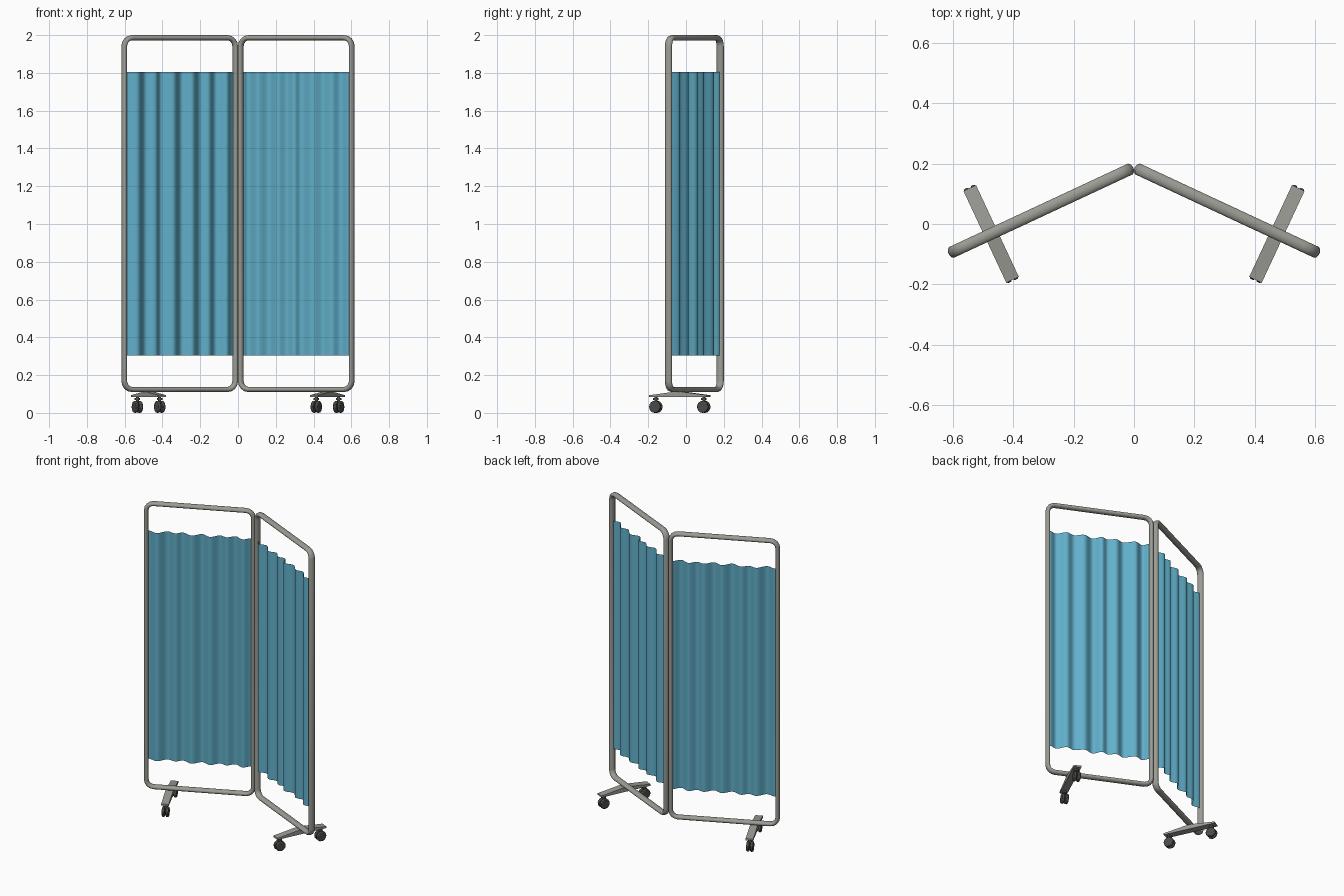
import bpy, bmesh, math
from mathutils import Matrix, Vector

cube = bpy.data.objects.get("Cube")
if cube:
    bpy.data.objects.remove(cube)


def material(name, rgb):
    m = bpy.data.materials.new(name)
    m.use_nodes = True
    m.diffuse_color = (*rgb, 1)
    m.node_tree.nodes["Principled BSDF"].inputs["Base Color"].default_value = (*rgb, 1)
    return m


METAL = material("grey metal", (0.33, 0.33, 0.30))
CLOTH = material("teal cloth", (0.12, 0.43, 0.59))
RUBBER = material("dark rubber", (0.07, 0.07, 0.068))

ANGLE = math.radians(25)
WIDTH = 0.648               # between the upright centre lines
BOTTOM, TOP = 0.124, 1.986
FOOT_U, CASTER_V = 0.506, 0.14


def finish(bm, name, mat, side, smooth=35):
    """Turn a bmesh in panel space into an object on the given side."""
    bmesh.ops.recalc_face_normals(bm, faces=bm.faces)
    mesh = bpy.data.meshes.new(name)
    bm.to_mesh(mesh)
    bm.free()
    mesh.materials.append(mat)
    ob = bpy.data.objects.new(name, mesh)
    bpy.context.collection.objects.link(ob)
    ob.location = (side * 0.015, 0.181, 0)
    ob.rotation_euler.z = -side * ANGLE
    if smooth:
        bpy.ops.object.select_all(action="DESELECT")
        ob.select_set(True)
        bpy.context.view_layer.objects.active = ob
        bpy.ops.object.shade_smooth_by_angle(angle=math.radians(smooth))
    return ob


# Rounded rectangular loop of tube, oval in section
def frame(name, side):
    radius, steps, sides = 0.045, 4, 14
    corners = [(WIDTH - radius, TOP - radius), (radius, TOP - radius),
               (radius, BOTTOM + radius), (WIDTH - radius, BOTTOM + radius)]
    bm = bmesh.new()
    rings = []
    for i, (u, z) in enumerate(corners):
        for k in range(steps + 1):
            a = (i + k / steps) * math.pi / 2
            out = Vector((math.cos(a), 0, math.sin(a)))
            centre = Vector((u, 0, z)) + out * radius
            ring = []
            for j in range(sides):
                t = j * math.tau / sides
                p = centre + out * 0.014 * math.cos(t) + Vector((0, 0.02 * math.sin(t), 0))
                ring.append(bm.verts.new((side * p.x, p.y, p.z)))
            rings.append(ring)
    for i, ring in enumerate(rings):
        nxt = rings[(i + 1) % len(rings)]
        for j in range(sides):
            k = (j + 1) % sides
            bm.faces.new((ring[j], ring[k], nxt[k], nxt[j]))
    finish(bm, name, METAL, side, 50)


# Hanging cloth whose depth eases between alternating folds
def curtain(name, side, folds):
    bm = bmesh.new()
    columns = []
    for (u0, d0), (u1, d1) in zip(folds, folds[1:]):
        for k in range(8):
            t = k / 8
            ease = (1 - math.cos(math.pi * t)) / 2
            columns.append((u0 + (u1 - u0) * t, d0 + (d1 - d0) * ease))
    columns.append(folds[-1])
    pairs = [[bm.verts.new((side * u, d, z)) for z in (0.305, 1.805)] for u, d in columns]
    for a, b in zip(pairs, pairs[1:]):
        bm.faces.new((a[0], b[0], b[1], a[1]))
    finish(bm, name, CLOTH, side, 60)


# Cross foot with a shallow peaked top
def foot(name, side):
    profile = [(-0.168, 0.083), (0.168, 0.083), (0.168, 0.094),
               (0.14, 0.097), (0.02, 0.112), (-0.02, 0.112), (-0.14, 0.097), (-0.168, 0.094)]
    bm = bmesh.new()
    face = bm.faces.new([bm.verts.new((side * FOOT_U - 0.023, v, z)) for v, z in profile])
    made = bmesh.ops.extrude_face_region(bm, geom=[face])
    verts = [g for g in made["geom"] if isinstance(g, bmesh.types.BMVert)]
    bmesh.ops.translate(bm, vec=(0.046, 0, 0), verts=verts)
    finish(bm, name, METAL, side, 0)


def cylinder(bm, centre, r, depth, along_x=False, segments=16):
    m = Matrix.Translation(centre)
    if along_x:
        m = m @ Matrix.Rotation(math.pi / 2, 4, "Y")
    bmesh.ops.create_cone(bm, cap_ends=True, segments=segments, radius1=r,
                          radius2=r, depth=depth, matrix=m)


# Twin wheel caster: two tyres, an axle and a swivel stem
def caster(name, side, v):
    u = side * FOOT_U
    bm = bmesh.new()
    for offset in (-0.012, 0.012):
        cylinder(bm, (u + offset, v, 0.032), 0.032, 0.017, True)
    tyres = finish(bm, name + "_wheels", RUBBER, side)
    bevel = tyres.modifiers.new("rounded tyre", "BEVEL")
    bevel.width = 0.005
    bevel.segments = 2
    bm = bmesh.new()
    cylinder(bm, (u, v, 0.032), 0.008, 0.028, True)
    cylinder(bm, (u, v, 0.058), 0.008, 0.052)
    cylinder(bm, (u, v, 0.073), 0.014, 0.012)
    finish(bm, name + "_stem", RUBBER, side)


FOLDS = {
    "left": [(0.012, 0.002), (0.05, -0.024), (0.10, 0.008), (0.17, -0.023), (0.22, 0.006),
             (0.27, -0.012), (0.31, 0.01), (0.36, -0.025), (0.42, 0.008), (0.48, -0.014),
             (0.53, 0.01), (0.59, -0.024), (0.636, 0.0)],
    "right": [(0.012, 0.0), (0.06, -0.024), (0.11, 0.012), (0.16, -0.012), (0.20, 0.008),
              (0.26, -0.023), (0.31, 0.008), (0.37, -0.024), (0.43, 0.01), (0.47, -0.01),
              (0.52, 0.01), (0.58, -0.025), (0.636, 0.002)],
}

for label, side in (("left", 1), ("right", -1)):
    frame(label + "_frame", side)
    curtain(label + "_curtain", side, FOLDS[label])
    foot(label + "_foot", side)
    for end, v in (("front", -CASTER_V), ("back", CASTER_V)):
        caster(f"{label}_{end}_caster", side, v)
